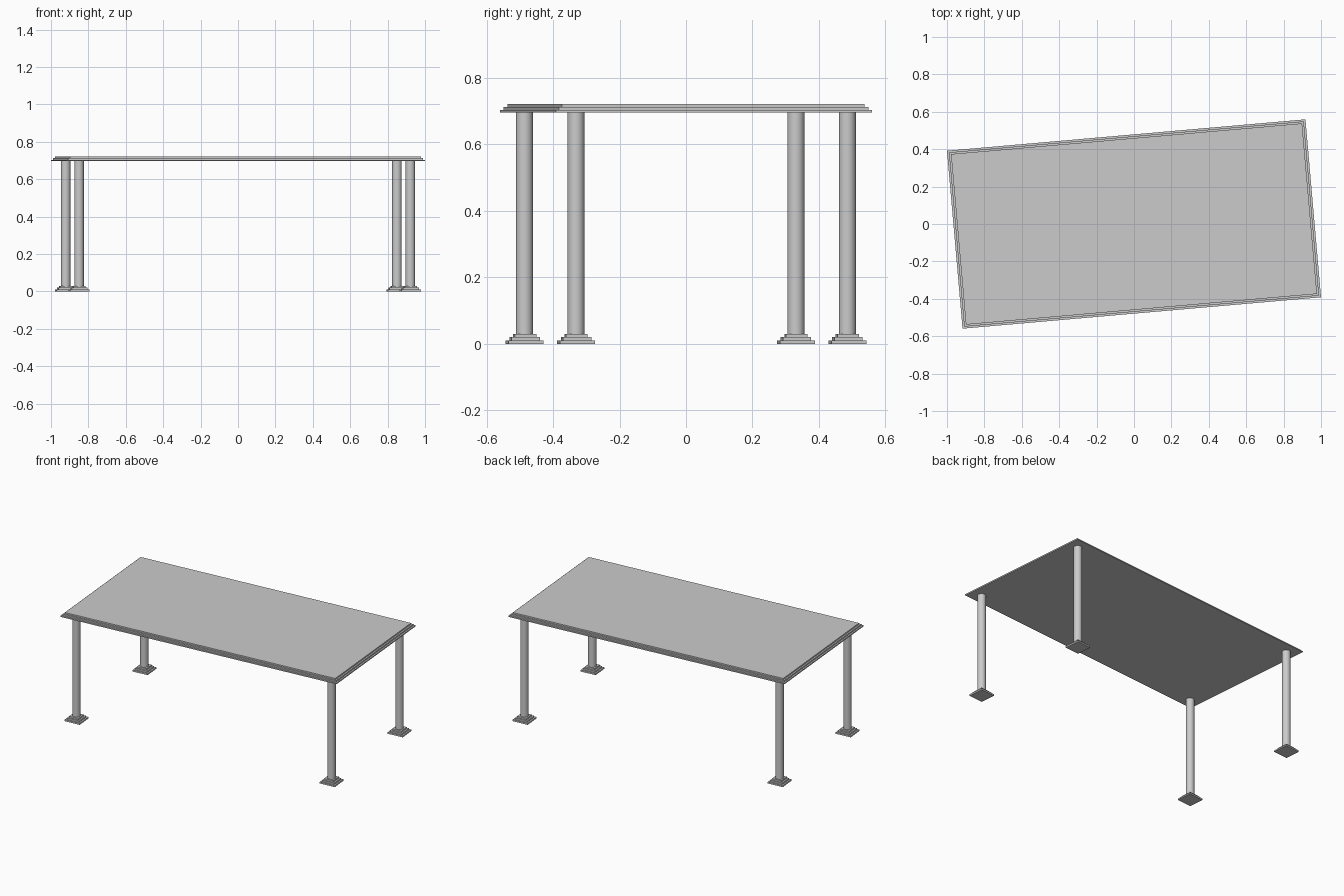
import bpy
from math import radians, cos, sin

if "Cube" in bpy.data.objects:
    bpy.data.objects.remove(bpy.data.objects["Cube"])

ANGLE = radians(5)  # the whole table is turned slightly about z


def place(x, y):
    return x * cos(ANGLE) - y * sin(ANGLE), x * sin(ANGLE) + y * cos(ANGLE)


def slab(name, x, y, w, d, z0, z1):
    px, py = place(x, y)
    bpy.ops.mesh.primitive_cube_add(size=1, location=(px, py, (z0 + z1) / 2),
                                    rotation=(0, 0, ANGLE))
    ob = bpy.context.object
    ob.name = name
    ob.scale = (w, d, z1 - z0)


def stepped(name, x, y, w, d, levels, inset):
    # stack of slabs, each one smaller than the one below
    for i, (z0, z1) in enumerate(zip(levels, levels[1:])):
        slab(f"{name}_step_{i + 1}", x, y, w - 2 * inset * i, d - 2 * inset * i, z0, z1)


# table top with stepped edge
stepped("table_top", 0, 0, 1.924, 0.955, (0.696, 0.704, 0.713, 0.722), 0.01)

# round legs on stepped square feet
for sx, side in ((-1, "left"), (1, "right")):
    for sy, end in ((-1, "front"), (1, "back")):
        x, y = sx * 0.889, sy * 0.41
        stepped(f"{end}_{side}_foot", x, y, 0.105, 0.105, (0, 0.01, 0.02, 0.03), 0.01)
        px, py = place(x, y)
        bpy.ops.mesh.primitive_cylinder_add(vertices=32, radius=0.0255, depth=0.666,
                                            location=(px, py, 0.363), rotation=(0, 0, ANGLE))
        bpy.context.object.name = f"{end}_{side}_leg"
        bpy.ops.object.shade_smooth_by_angle()
